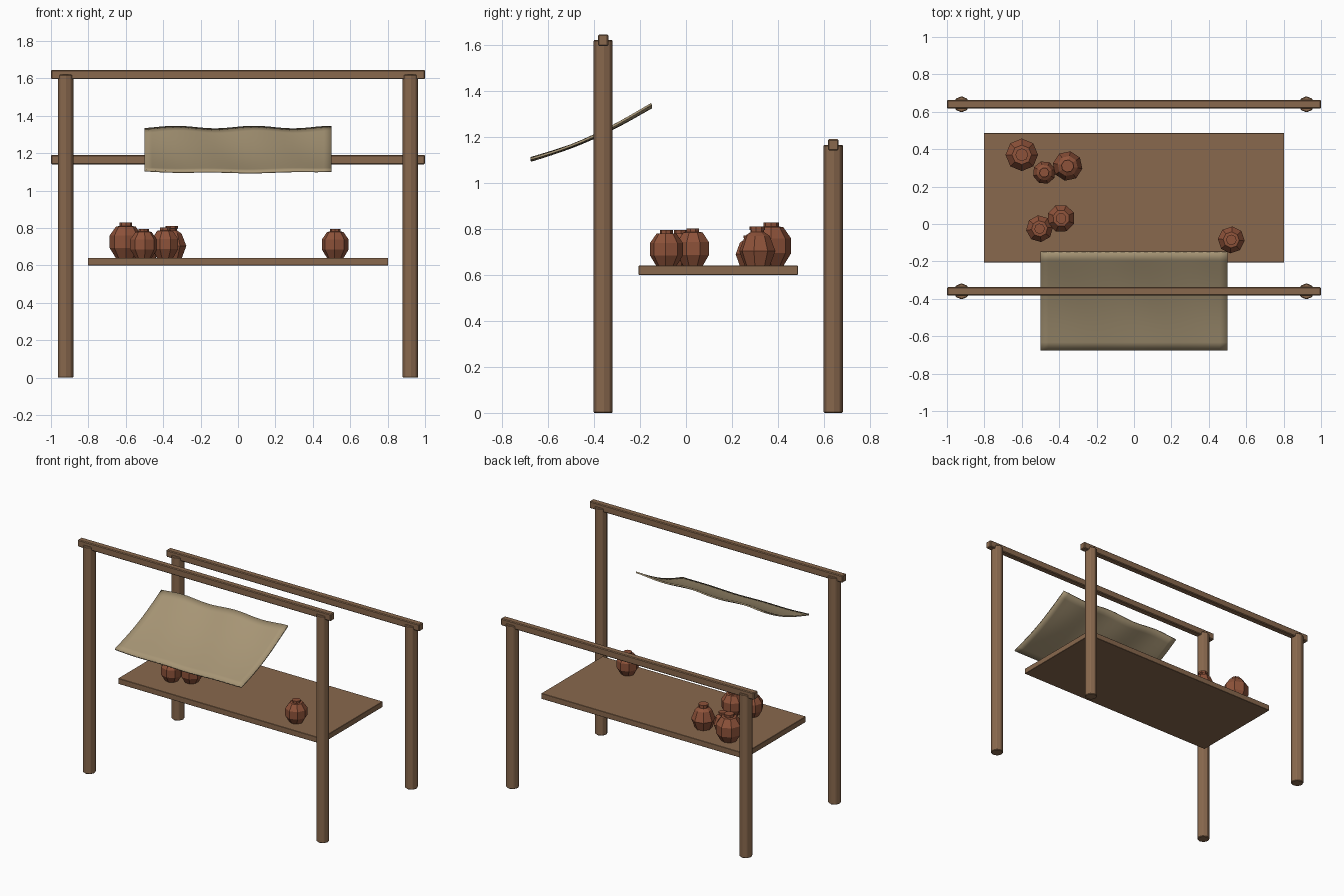
import bpy, bmesh, math

old = bpy.data.objects.get("Cube")
if old:
    bpy.data.objects.remove(old, do_unlink=True)


def material(name, rgb):
    m = bpy.data.materials.new(name)
    m.use_nodes = True
    m.diffuse_color = (*rgb, 1)
    m.node_tree.nodes["Principled BSDF"].inputs["Base Color"].default_value = (*rgb, 1)
    return m


wood = material("brown wood", (0.25, 0.14, 0.075))
clay = material("red clay", (0.27, 0.085, 0.042))
linen = material("tan linen", (0.39, 0.305, 0.18))


def finish(name, bm, mat, bevel=0):
    bmesh.ops.recalc_face_normals(bm, faces=bm.faces)
    mesh = bpy.data.meshes.new(name)
    bm.to_mesh(mesh)
    bm.free()
    mesh.materials.append(mat)
    ob = bpy.data.objects.new(name, mesh)
    bpy.context.collection.objects.link(ob)
    if bevel:
        mod = ob.modifiers.new("soft edges", 'BEVEL')
        mod.width = bevel
        mod.segments = 1
    return ob


def box(name, size, centre, bevel):
    bm = bmesh.new()
    bmesh.ops.create_cube(bm, size=1)
    bmesh.ops.scale(bm, vec=size, verts=bm.verts)
    bmesh.ops.translate(bm, vec=centre, verts=bm.verts)
    return finish(name, bm, wood, bevel)


def lathe(name, profile, centre, mat, turn=0, sides=8, bevel=0):
    """Closed faceted solid turned from (radius, height) pairs."""
    bm = bmesh.new()
    rings = []
    for r, z in profile:
        angles = [turn + math.tau * i / sides for i in range(sides)]
        rings.append([bm.verts.new((r * math.cos(a), r * math.sin(a), z)) for a in angles])
    for low, high in zip(rings, rings[1:]):
        for i in range(sides):
            j = (i + 1) % sides
            bm.faces.new((low[i], low[j], high[j], high[i]))
    bm.faces.new(rings[0])
    bm.faces.new(rings[-1])
    bmesh.ops.translate(bm, vec=centre, verts=bm.verts)
    return finish(name, bm, mat, bevel)


# Two post-and-beam frames, the front one taller
for row, y, height in (("front", -0.36, 1.62), ("back", 0.64, 1.165)):
    for side, x in (("left", 0.922), ("right", -0.922)):
        lathe(f"{row}_{side}_post", [(0.043, 0), (0.043, height)], (x, y, 0), wood, bevel=0.004)
    box(f"{row}_beam", (2, 0.045, 0.05), (0, y, height), 0.005)

# Counter board
box("counter", (1.606, 0.692, 0.04), (0, 0.14, 0.62), 0.002)

# Clay pots: tall barrel shape and squat shape, in units of body radius
barrel = [(0.62, 0), (1, 0.62), (1, 1.36), (0.6, 1.93), (0.39, 1.95), (0.39, 2.16)]
squat = [(0.7, 0), (1, 0.8), (0.68, 1.62), (0.38, 1.82), (0.38, 1.93), (0.42, 1.95), (0.42, 2.12)]
pots = [
    (barrel, -0.6, 0.37, 0.087), (squat, -0.48, 0.275, 0.062),
    (squat, -0.355, 0.31, 0.08), (barrel, -0.505, -0.025, 0.072),
    (barrel, -0.39, 0.03, 0.075), (barrel, 0.52, -0.085, 0.072),
]
for n, (shape, x, y, r) in enumerate(pots):
    lathe(f"pot_{n + 1}", [(a * r, b * r) for a, b in shape], (x, y, 0.64), clay, turn=n * 0.3)

# Sloping cloth awning with a gentle sag and ripples
bm = bmesh.new()
bmesh.ops.create_grid(bm, x_segments=24, y_segments=12, size=0.5)
for v in bm.verts:
    x, t = v.co.x, v.co.y + 0.5
    sag = 0.022 * math.sin(math.pi * t)
    ripple = 0.005 * math.cos(15 * x + 3 * t + 2) * (0.4 + t)
    lift = 0.03 * x * x * (1 - t)
    v.co.y = -0.675 + 0.525 * t
    v.co.z = 1.098 + 0.237 * t - sag + ripple + lift
awning = finish("awning", bm, linen)
thick = awning.modifiers.new("thickness", 'SOLIDIFY')
thick.thickness = 0.01
thick.offset = 0
for poly in awning.data.polygons:
    poly.use_smooth = True
bpy.ops.object.select_all(action='DESELECT')
awning.select_set(True)
bpy.context.view_layer.objects.active = awning
bpy.ops.object.shade_smooth_by_angle(angle=math.radians(40))
